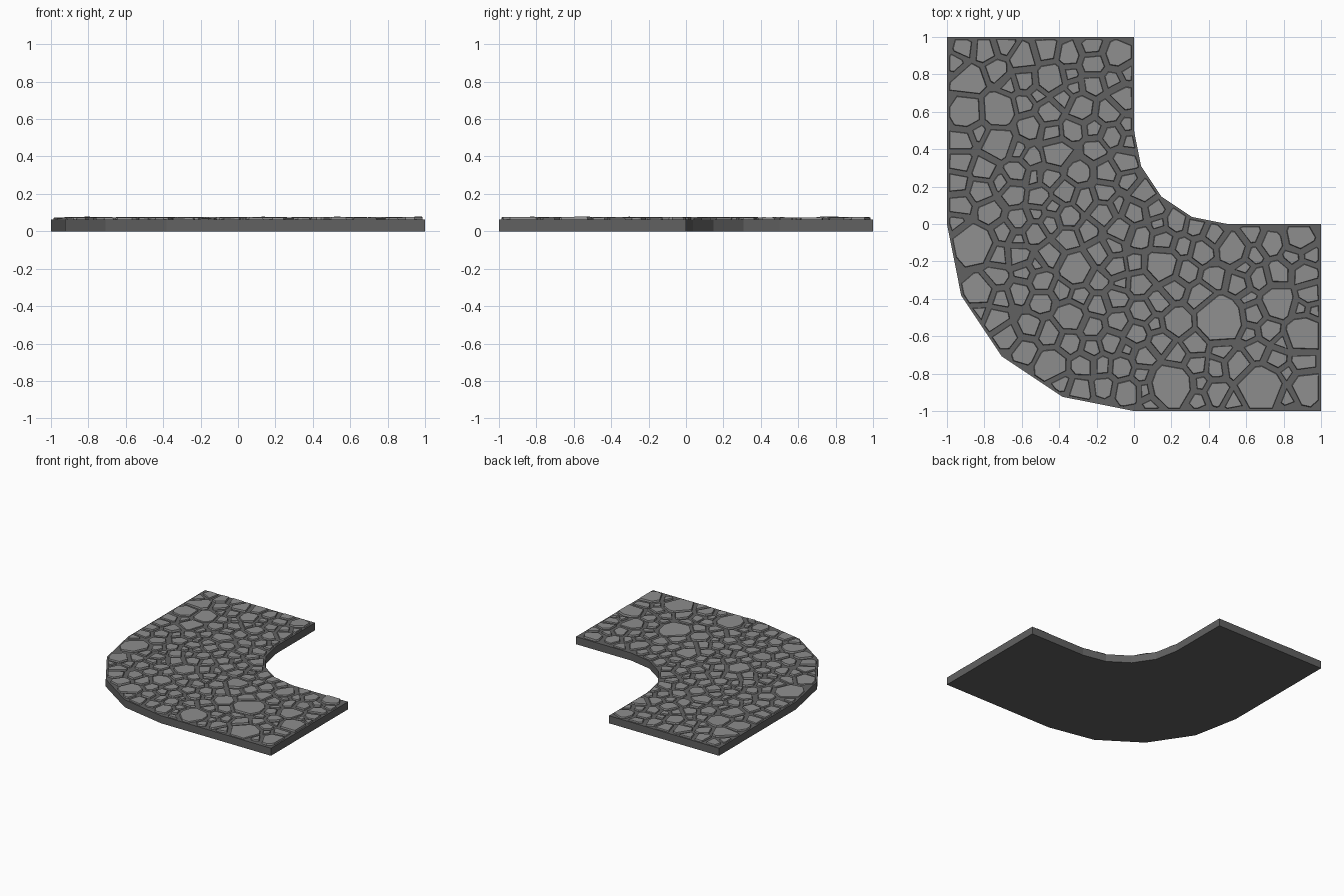
import bpy, bmesh, math, random
from mathutils import Vector as V

if "Cube" in bpy.data.objects:
    bpy.data.objects.remove(bpy.data.objects["Cube"])

random.seed(7)
SLAB = 0.062


def material(name, g):
    m = bpy.data.materials.new(name)
    m.diffuse_color = (g, g, g, 1)
    m.use_nodes = True
    m.node_tree.nodes["Principled BSDF"].inputs["Base Color"].default_value = m.diffuse_color
    return m


def finish(name, bm, mat):
    bmesh.ops.recalc_face_normals(bm, faces=bm.faces)
    me = bpy.data.meshes.new(name)
    bm.to_mesh(me)
    bm.free()
    me.materials.append(mat)
    bpy.context.collection.objects.link(bpy.data.objects.new(name, me))


def arc(cx, cy, r, start, end, n=4):
    return [V((cx + r * math.cos(math.radians(start + (end - start) * i / n)),
               cy + r * math.sin(math.radians(start + (end - start) * i / n)))) for i in range(n + 1)]


# Road slab: curved corner outline
inner = arc(.5, .5, .5, 180, 270)
outer = arc(0, 0, 1, 270, 180)
outline = [V((-1, 1)), V((0, 1))] + inner + [V((1, 0)), V((1, -1))] + outer
bm = bmesh.new()
lo, hi = ([bm.verts.new((p.x, p.y, z)) for p in outline] for z in (0, SLAB))
bm.faces.new(lo)
bm.faces.new(hi)
for i in range(len(outline)):
    j = (i + 1) % len(outline)
    bm.faces.new((lo[i], lo[j], hi[j], hi[i]))
finish("road_slab", bm, material("dark_mortar", .12))

# Boundary helpers: convex outer edges, and nearest point on the inner notch
hull = outer + [V((-1, 1)), V((1, 1)), V((1, -1))]
notch = [V((0, 1.2)), V((0, 1))] + inner + [V((1, 0)), V((1.2, 0))]


def nearest_notch(p):
    best = None
    for a, b in zip(notch, notch[1:]):
        d = b - a
        q = a + d * max(0, min(1, (p - a).dot(d) / d.dot(d)))
        if best is None or (p - q).length < (p - best).length:
            best = q
    return best


def planes_of_edge(p):
    out = []
    for a, b in zip(hull, hull[1:] + hull[:1]):
        d = (b - a).normalized()
        n = V((-d.y, d.x))
        if n.dot(a) < 0:
            n = -n
        out.append((n, n.dot(a)))
    q = nearest_notch(p)
    n = (q - p).normalized()
    out.append((n, n.dot(q)))
    return out


def inside(p, margin):
    if any(n.dot(p) > d - margin for n, d in planes_of_edge(p)[:-1]):
        return False
    q = nearest_notch(p)
    in_notch = p.x > 0 and p.y > 0 and not (p.x < .5 and p.y < .5 and (p - V((.5, .5))).length > .5)
    return not in_notch and (p - q).length > margin


def clip(poly, n, d):
    out = []
    for a, b in zip(poly, poly[1:] + poly[:1]):
        da, db = n.dot(a) - d, n.dot(b) - d
        if da <= 0:
            out.append(a)
        if da * db < 0:
            out.append(a + (b - a) * (da / (da - db)))
    return out


# Large stones (x, y, radius), then small ones scattered between
big = [(-.91, .94, .045), (-.88, .77, .08), (-.9, .6, .09), (-.72, .61, .09), (-.73, .43, .08),
       (-.59, .89, .07), (-.45, .78, .08), (-.35, .9, .06), (-.09, .9, .07), (-.28, .62, .07),
       (-.14, .6, .065), (-.41, .38, .07), (-.21, .4, .06), (-.86, -.11, .11), (-.83, -.36, .08),
       (-.31, -.24, .09), (-.34, -.5, .08), (-.44, -.75, .08), (.15, -.22, .09), (-.17, .06, .06),
       (.53, -.13, .08), (.89, -.07, .07), (.77, -.42, .09), (.46, -.51, .13), (.2, -.86, .12),
       (.68, -.87, .12), (.91, -.59, .1), (.92, -.87, .08), (.23, -.52, .08), (-.16, -.87, .05),
       (-.62, -.17, .06), (-.62, .02, .06), (.04, -.47, .06), (.36, -.39, .07), (-.59, .64, .05),
       (-.55, .35, .05), (-.82, .18, .06), (-.25, -.04, .05), (.56, -.75, .07)]
seeds = [(V((x, y)), r) for x, y, r in big]
for r, tries in ((.06, 2500), (.05, 3000), (.04, 4000)):
    for _ in range(tries):
        p = V((random.uniform(-1, 1), random.uniform(-1, 1)))
        if inside(p, r * .85) and all((p - q).length > (r + s) * .88 for q, s in seeds):
            seeds.append((p, r))

# Each stone is a shrunken weighted cell with a slightly tilted top
bm = bmesh.new()
for p, r in seeds:
    t0 = random.uniform(0, 6)
    k = random.choice((5, 6, 7))
    poly = [p + V((math.cos(t0 + i * math.tau / k), math.sin(t0 + i * math.tau / k))) * r
            * random.uniform(1.15, 1.6) for i in range(k)]
    cuts = [(n, d - .012) for n, d in planes_of_edge(p)]
    for q, s in seeds:
        L = (q - p).length
        if 0 < L < .5:
            n = (q - p) / L
            cuts.append((n, n.dot(p) + (L * L + r * r - s * s) / (2 * L) - random.uniform(.008, .018)))
    for n, d in cuts:
        poly = clip(poly, n, d) if poly else poly
    # drop tiny edges
    poly = [a for a, b in zip(poly, poly[1:] + poly[:1]) if (a - b).length > .012]
    if len(poly) < 3:
        continue
    c = sum(poly, V((0, 0))) / len(poly)
    h = random.uniform(.070, .076)
    tilt = V((random.uniform(-.03, .03), random.uniform(-.03, .03)))
    rings = []
    for inset, top in ((0, False), (.005, True)):
        ring = []
        for v in poly:
            w = v - (v - c).normalized() * inset
            ring.append(bm.verts.new((w.x, w.y, h + tilt.dot(w - c) if top else SLAB - .004)))
        rings.append(ring)
    a, b = rings
    bm.faces.new(b)
    bm.faces.new(a[::-1])
    for i in range(len(a)):
        j = (i + 1) % len(a)
        bm.faces.new((a[i], a[j], b[j], b[i]))
finish("cobble_stones", bm, material("grey_stone", .27))
